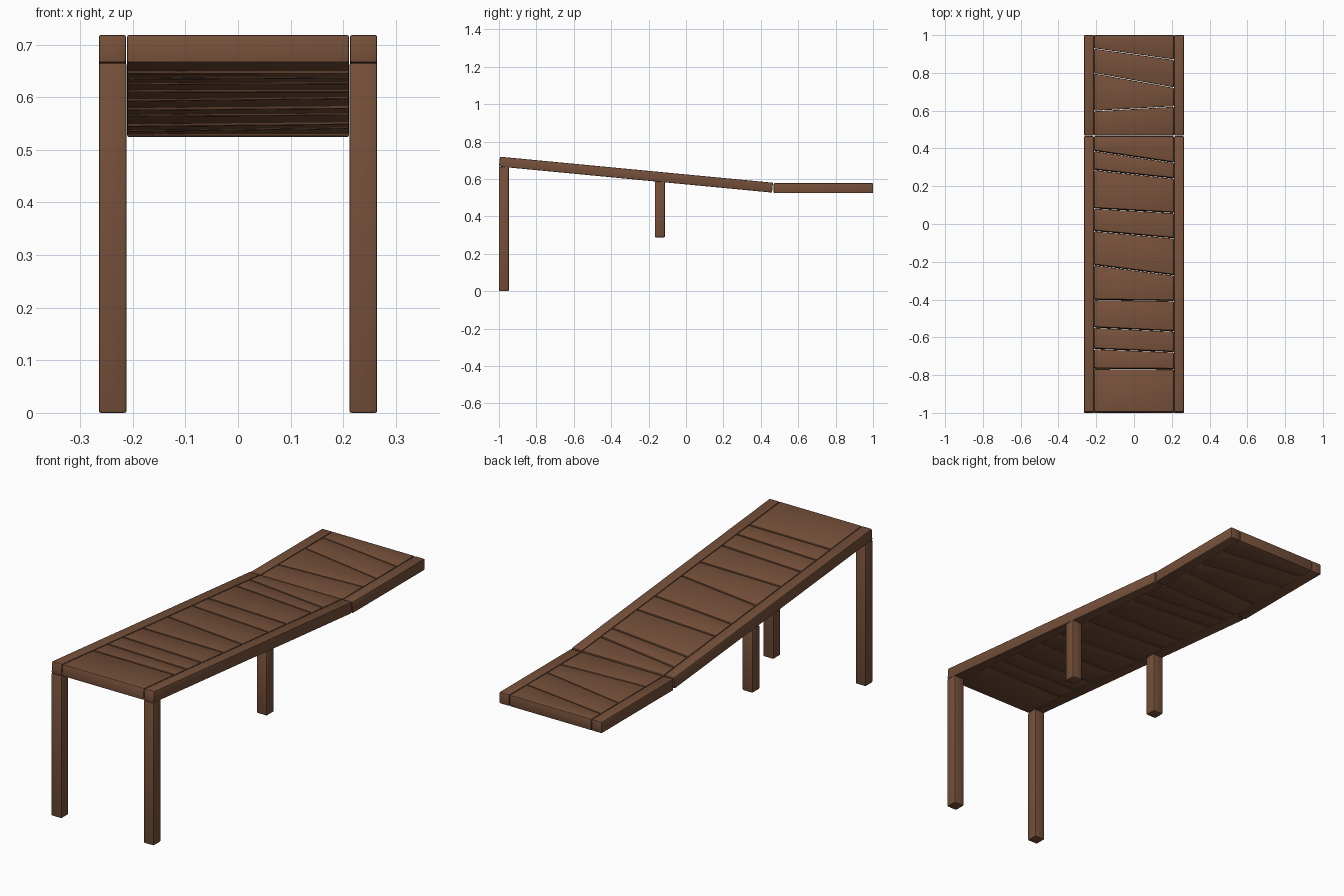
import bpy, bmesh, math

if "Cube" in bpy.data.objects:
    bpy.data.objects.remove(bpy.data.objects["Cube"])

wood = bpy.data.materials.new("brown wood")
wood.diffuse_color = (0.18, 0.08, 0.042, 1)
wood.use_nodes = True
wood.node_tree.nodes["Principled BSDF"].inputs["Base Color"].default_value = wood.diffuse_color

T = 0.053                      # board thickness
X_IN, X_OUT = 0.211, 0.2645    # plank half width, outer half width
SLOPE = math.atan(0.139 / 1.46)


def prism(name, bottom, top, bevel=0.004):
    """Bevelled six-sided block from four bottom and four top corners."""
    bm = bmesh.new()
    b = [bm.verts.new(p) for p in bottom]
    t = [bm.verts.new(p) for p in top]
    bm.faces.new(b[::-1])
    bm.faces.new(t)
    for i in range(4):
        j = (i + 1) % 4
        bm.faces.new((b[i], b[j], t[j], t[i]))
    bmesh.ops.recalc_face_normals(bm, faces=bm.faces)
    bmesh.ops.bevel(bm, geom=list(bm.edges), offset=bevel, segments=2,
                    profile=0.5, affect='EDGES')
    me = bpy.data.meshes.new(name)
    bm.to_mesh(me)
    bm.free()
    me.materials.append(wood)
    ob = bpy.data.objects.new(name, me)
    bpy.context.collection.objects.link(ob)
    bpy.context.view_layer.objects.active = ob
    ob.select_set(True)
    return ob


def board(name, x0, x1, front, back, base, angle):
    """Board whose front and back edges are (y at x0, y at x1) on the top face."""
    ny, nz = math.sin(angle) * T, math.cos(angle) * T
    plan = [(x0, front[0]), (x1, front[1]), (x1, back[1]), (x0, back[0])]
    y0, z0 = base
    bot = [(x, y - ny, z0 - math.tan(angle) * (y - ny - y0)) for x, y in plan]
    top = [(x, y + ny, z + nz) for x, y, z in bot]
    prism(name, bot, top)


def deck(name, cuts, gap, base, angle):
    """Planks between slanted cuts, with a rail on each side."""
    for i, (f, b) in enumerate(zip(cuts, cuts[1:])):
        g0 = gap / 2 if i else 0
        g1 = gap / 2 if i < len(cuts) - 2 else 0
        board(f"{name}_plank_{i + 1}", -X_IN, X_IN,
              [y + g0 for y in f], [y - g1 for y in b], base, angle)
    for side, x0, x1 in (("left", -X_OUT, -X_IN - 0.002), ("right", X_IN + 0.002, X_OUT)):
        board(f"{name}_rail_{side}", x0, x1, cuts[0], cuts[-1], base, angle)


# sloping long section
deck("sloped", [(-0.995, -0.995), (-0.765, -0.768), (-0.66, -0.677), (-0.547, -0.567),
                (-0.4, -0.406), (-0.216, -0.27), (-0.036, -0.074), (0.084, 0.06),
                (0.288, 0.242), (0.388, 0.326), (0.465, 0.465)],
     0.006, (-1, 0.666), SLOPE)
# level end section
deck("level", [(0.469, 0.469), (0.598, 0.622), (0.798, 0.722), (0.929, 0.87), (1, 1)],
     0.003, (0.47, 0.524), 0)

# legs, mirrored left and right
for name, y, z0, z1 in (("front_leg", -1, 0, 0.665), ("middle_leg", -0.166, 0.288, 0.585)):
    for side, s in (("left", -1), ("right", 1)):
        plan = [(s * (X_IN + 0.001), y), (s * X_OUT, y),
                (s * X_OUT, y + 0.053), (s * (X_IN + 0.001), y + 0.053)]
        prism(f"{name}_{side}", [(*p, z0) for p in plan], [(*p, z1) for p in plan])

bpy.ops.object.shade_smooth_by_angle(angle=math.radians(30))
